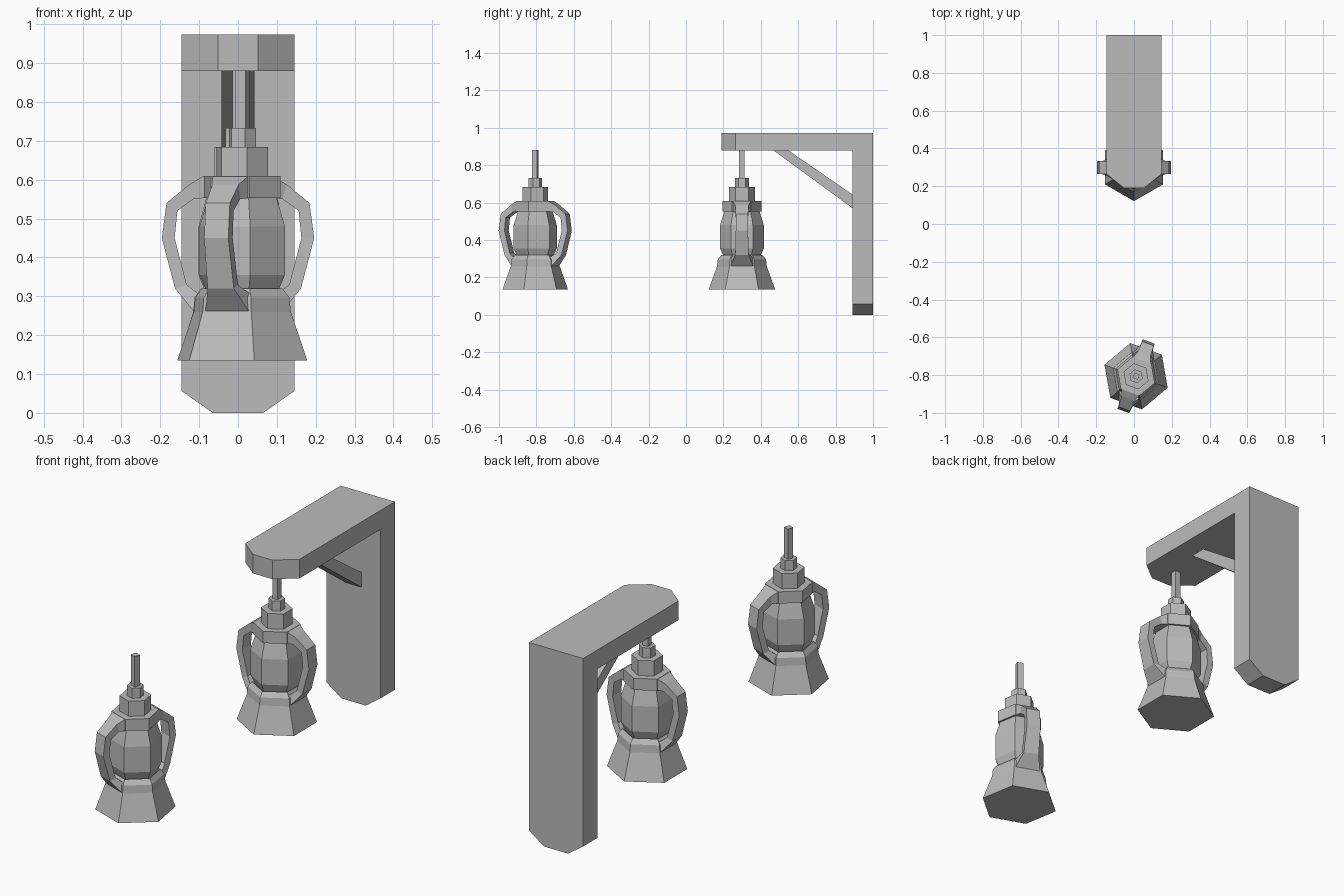
import bpy, bmesh, math
from mathutils import Vector, Matrix

cube = bpy.data.objects.get("Cube")
if cube:
    bpy.data.objects.remove(cube, do_unlink=True)

GREY = (0.5, 0.5, 0.5, 1.0)
grey = bpy.data.materials.new("plain_grey")
grey.use_nodes = True
grey.diffuse_color = GREY
grey.node_tree.nodes["Principled BSDF"].inputs["Base Color"].default_value = GREY


def finish(name, bm, matrix=Matrix()):
    bmesh.ops.recalc_face_normals(bm, faces=bm.faces[:])
    mesh = bpy.data.meshes.new(name)
    bm.to_mesh(mesh)
    bm.free()
    mesh.materials.append(grey)
    obj = bpy.data.objects.new(name, mesh)
    obj.matrix_world = matrix
    bpy.context.collection.objects.link(obj)
    return obj


def loft(rings, closed=False):
    """Bridge rings of points, with caps or joined end to end."""
    bm = bmesh.new()
    rows = [[bm.verts.new(p) for p in ring] for ring in rings]
    n = len(rows[0])
    for a, b in zip(rows, rows[1:]):
        for i in range(n):
            j = (i + 1) % n
            bm.faces.new((a[i], a[j], b[j], b[i]))
    bm.faces.new(rows[0][::-1])
    bm.faces.new(rows[-1])
    return bm


def turned(profile, sides=6, start=90):
    """Stack of regular polygons from (radius, height) pairs."""
    angles = [math.radians(start + 360 * i / sides) for i in range(sides)]
    return loft([[(r * math.cos(a), r * math.sin(a), z) for a in angles]
                 for r, z in profile])


def side_extrude(profile, half):
    """Extrude a (y, z) outline across x."""
    return loft([[(x, y, z) for y, z in profile] for x in (-half, half)])


# Wall bracket: post and arm in one piece, with cut corners
W = 0.146
bracket = side_extrude([(0.89, 0), (1, 0), (1, 0.973), (0.19, 0.973),
                        (0.19, 0.88), (0.89, 0.88)], W)
for s in (-1, 1):
    for point, normal in (((s * W, 0.265, 0), (s * 0.075, -0.094, 0)),
                          ((s * W, 0, 0.057), (s * 0.057, 0, -0.081))):
        geom = bracket.verts[:] + bracket.edges[:] + bracket.faces[:]
        cut = bmesh.ops.bisect_plane(bracket, geom=geom, plane_co=Vector(point),
                                     plane_no=Vector(normal).normalized(),
                                     clear_outer=True)
        edges = [e for e in cut["geom_cut"] if isinstance(e, bmesh.types.BMEdge)]
        bmesh.ops.holes_fill(bracket, edges=edges)
finish("wall_bracket", bracket)

# Diagonal brace under the arm
finish("diagonal_brace", side_extrude(
    [(0.46, 0.885), (0.54, 0.885), (0.895, 0.64), (0.895, 0.567)], 0.043))

# Lantern handle sections: outer point, inner point, half width
HANDLE = [((0.088, 0.61), (0.088, 0.553), 0.05),
          ((0.125, 0.588), (0.115, 0.55), 0.036),
          ((0.184, 0.54), (0.156, 0.52), 0.033),
          ((0.196, 0.45), (0.163, 0.45), 0.033),
          ((0.162, 0.32), (0.132, 0.33), 0.036),
          ((0.113, 0.26), (0.1, 0.305), 0.06)]


def lantern(label, x, y, turn):
    place = Matrix.Translation((x, y, 0)) @ Matrix.Rotation(math.radians(turn), 4, "Z")
    parts = {
        "base": [(0.178, 0.135), (0.133, 0.26), (0.129, 0.297), (0.11, 0.32), (0.09, 0.305)],
        "globe": [(0.092, 0.3), (0.117, 0.355), (0.117, 0.48), (0.092, 0.56)],
        "cap": [(0.105, 0.553), (0.105, 0.61)],
        "collar": [(0.07, 0.605), (0.07, 0.684)],
        "neck": [(0.037, 0.68), (0.037, 0.733)],
    }
    for part, profile in parts.items():
        finish(f"{label}_{part}", turned(profile), place)
    finish(f"{label}_stem", turned([(0.0205, 0.73), (0.0205, 0.881)], 4, 45), place)
    for side, s in (("left", 1), ("right", -1)):
        rings = [[(s * o[0], -w, o[1]), (s * o[0], w, o[1]),
                  (s * i[0], w, i[1]), (s * i[0], -w, i[1])] for o, i, w in HANDLE]
        finish(f"{label}_{side}_handle", loft(rings), place)


# One lantern hangs from the arm, the other stands apart in front
lantern("hanging_lantern", 0, 0.299, 0)
lantern("loose_lantern", 0.011, -0.806, 70)
